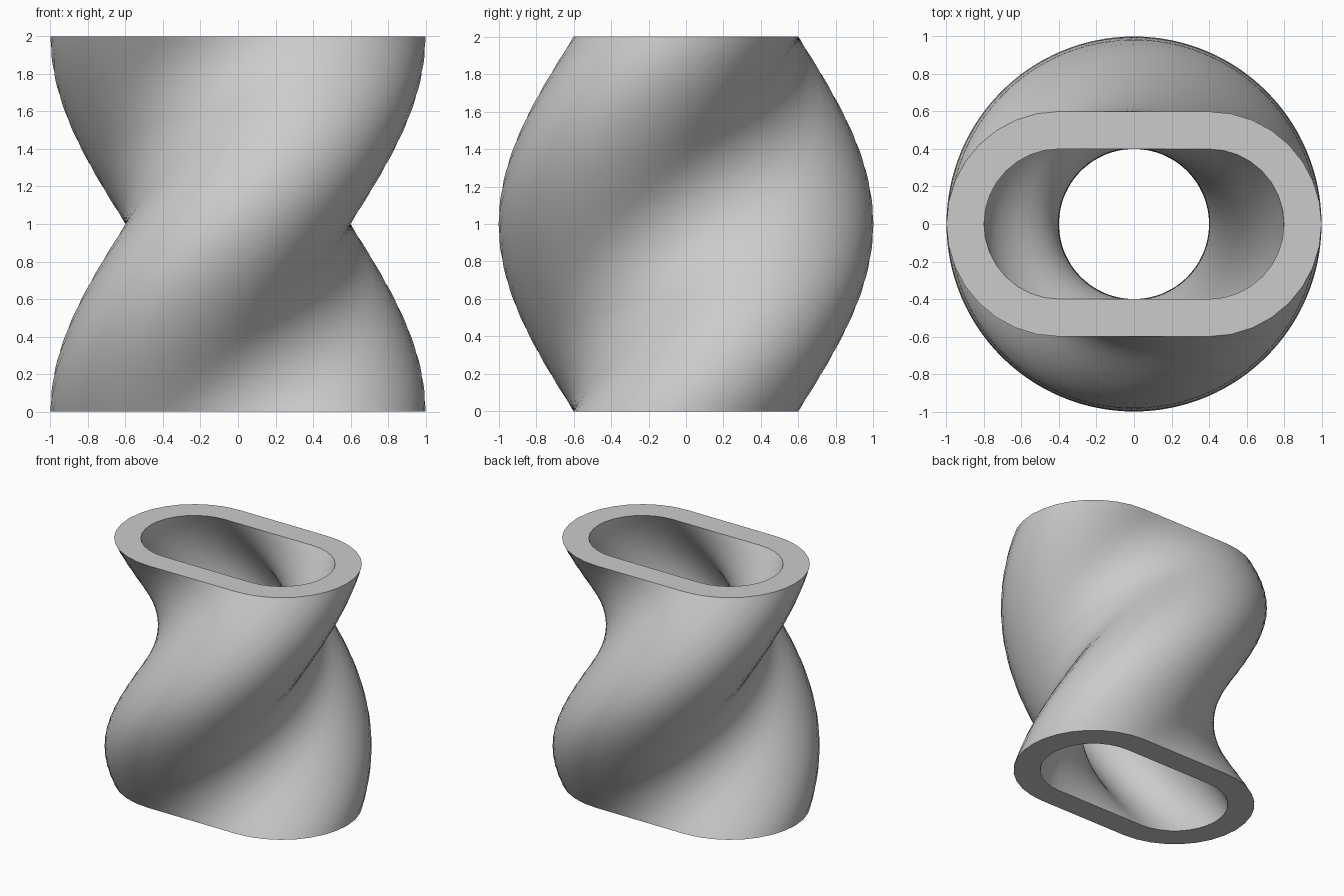
import bpy
import bmesh
from math import pi, sin, cos
from mathutils import Matrix, Vector

if "Cube" in bpy.data.objects:
    bpy.data.objects.remove(bpy.data.objects["Cube"], do_unlink=True)

HEIGHT, TWIST, LEVELS = 2.0, pi, 96
HALF_STRAIGHT, OUTER_R, INNER_R = 0.4, 0.6, 0.4
ARC_STEPS, SIDE_STEPS = 16, 8

clay = bpy.data.materials.new("light grey")
clay.use_nodes = True
grey = (0.6, 0.6, 0.6, 1)
clay.diffuse_color = grey
clay.node_tree.nodes["Principled BSDF"].inputs["Base Color"].default_value = grey


def stadium(radius):
    """Counterclockwise rounded slot: one end arc and one straight side, then mirrored."""
    half = [Vector((HALF_STRAIGHT + radius * cos(a), radius * sin(a), 0))
            for a in (-pi / 2 + pi * i / ARC_STEPS for i in range(ARC_STEPS + 1))]
    half += [Vector((HALF_STRAIGHT * (1 - 2 * i / SIDE_STEPS), radius, 0))
             for i in range(1, SIDE_STEPS)]
    return half + [Vector((-p.x, -p.y, 0)) for p in half]


def twisted_wall(bm, radius, outward):
    """Sweep the slot upward while turning it; returns the bottom and top rings."""
    profile = stadium(radius)
    n = len(profile)
    rings = []
    for k in range(LEVELS + 1):
        t = k / LEVELS
        turn = Matrix.Rotation(TWIST * t, 3, 'Z')
        rings.append([bm.verts.new(turn @ p + Vector((0, 0, HEIGHT * t))) for p in profile])
    for low, high in zip(rings, rings[1:]):
        for i in range(n):
            j = (i + 1) % n
            quad = [low[i], low[j], high[j], high[i]]
            bm.faces.new(quad if outward else quad[::-1])
    return rings[0], rings[-1]


# Outer and inner walls
bm = bmesh.new()
outer_bottom, outer_top = twisted_wall(bm, OUTER_R, True)
inner_bottom, inner_top = twisted_wall(bm, INNER_R, False)

# Flat rims joining the walls
n = len(outer_top)
for i in range(n):
    j = (i + 1) % n
    bm.faces.new((outer_top[i], outer_top[j], inner_top[j], inner_top[i]))
    bm.faces.new((outer_bottom[j], outer_bottom[i], inner_bottom[i], inner_bottom[j]))

mesh = bpy.data.meshes.new("twisted_vase")
bm.to_mesh(mesh)
bm.free()
mesh.materials.append(clay)
vase = bpy.data.objects.new("twisted_vase", mesh)
bpy.context.collection.objects.link(vase)

# Smooth walls with crisp rims
bpy.ops.object.select_all(action='DESELECT')
vase.select_set(True)
bpy.context.view_layer.objects.active = vase
bpy.ops.object.shade_smooth_by_angle(angle=pi / 6)
